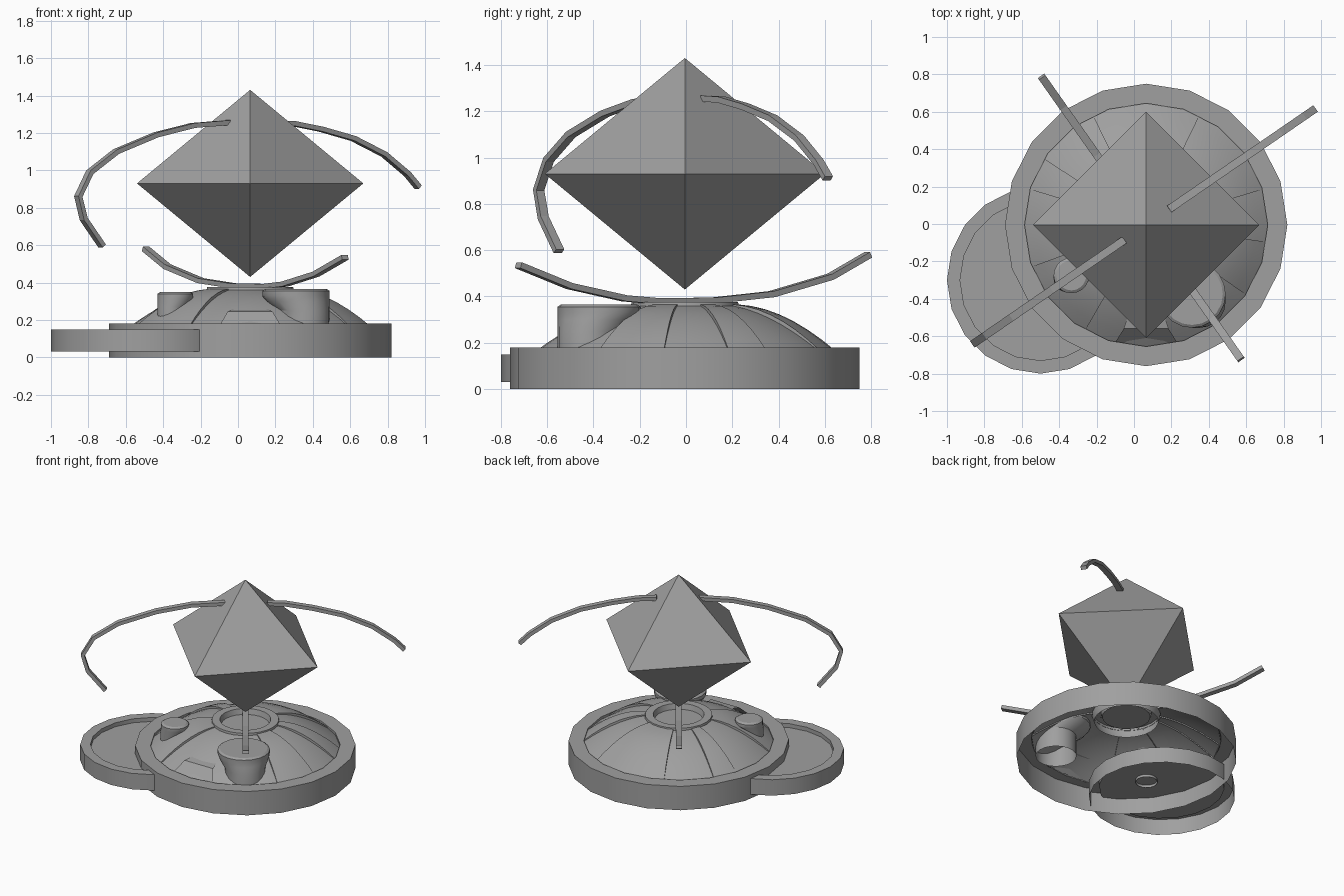
import bpy, bmesh, math
from mathutils import Vector

old = bpy.data.objects.get("Cube")
if old:
    bpy.data.objects.remove(old, do_unlink=True)

grey = bpy.data.materials.new("stone_grey")
grey.use_nodes = True
COLOUR = (0.35, 0.35, 0.35, 1)
grey.diffuse_color = COLOUR
grey.node_tree.nodes["Principled BSDF"].inputs["Base Color"].default_value = COLOUR
CX, CY = 0.065, -0.005


def finish(name, bm, smooth=True):
    mesh = bpy.data.meshes.new(name)
    bm.to_mesh(mesh)
    bm.free()
    mesh.materials.append(grey)
    obj = bpy.data.objects.new(name, mesh)
    bpy.context.collection.objects.link(obj)
    if smooth:
        bpy.ops.object.select_all(action='DESELECT')
        obj.select_set(True)
        bpy.context.view_layer.objects.active = obj
        bpy.ops.object.shade_smooth_by_angle(angle=math.radians(30))
    return obj


def skin(bm, rows, closed):
    """Bridge successive rows of points with quads."""
    rows = [[bm.verts.new(p) for p in row] for row in rows]
    n = len(rows[0])
    for a, b in zip(rows, rows[1:]):
        for i in range(n if closed else n - 1):
            j = (i + 1) % n
            bm.faces.new((a[i], a[j], b[j], b[i]))
    return rows


def circle(x, y, r, z, sides):
    return [(x + r * math.cos(math.tau * i / sides),
             y + r * math.sin(math.tau * i / sides), z) for i in range(sides)]


def turned(name, rings, sides, cap=False):
    """Stack circles given as (x, y, radius, z)."""
    bm = bmesh.new()
    rows = skin(bm, [circle(*ring, sides) for ring in rings], True)
    if cap:
        bm.faces.new(rows[-1])
    return finish(name, bm)


def centred(x, y, profile):
    return [(x, y, r, z) for r, z in profile]


# Round base and the overlapping side tray
turned("base_ring", centred(CX, CY, [(0.755, 0), (0.755, 0.18), (0.65, 0.18), (0.65, 0.155)]), 20)
turned("side_tray", centred(-0.5, -0.3, [(0.5, 0.03), (0.5, 0.15), (0.43, 0.15), (0.43, 0.12)]), 20, True)


# Shallow dome and the raised panels on it
def dome_z(r):
    return 0.16 + 0.205 * (1 - max(0, (r - 0.17) / 0.48) ** 1.75)


radii = [0.65 - 0.06 * i for i in range(8)]
turned("dome", centred(CX, CY, [(r, dome_z(r)) for r in radii]), 40)


def panel(name, start, end, lift=0.018):
    bm = bmesh.new()
    rows = []
    for i, r in enumerate(radii):
        rise = lift * math.sin(math.pi * (i + 1) / 9)
        row = []
        for k in range(7):
            a = math.radians(start + (end - start) * k / 6)
            # side edges drop back down to the dome
            row.append((CX + r * math.cos(a), CY + r * math.sin(a), dome_z(r) + rise))
        under = [(p[0], p[1], p[2] - rise - 0.01) for p in (row[0], row[-1])]
        rows.append([under[0]] + row + [under[1]])
    skin(bm, rows, False)
    finish(name, bm)


for i, (start, end) in enumerate([(64, 116), (17, 33), (147, 163), (200, 240), (325, 352)]):
    panel(f"dome_panel_{i + 1}", start, end)

# Steep tab at the front of the dome
bm = bmesh.new()
skin(bm, [[(CX - 0.17, -0.64, 0.16), (CX + 0.17, -0.64, 0.16)],
          [(CX - 0.12, -0.56, 0.245), (CX + 0.12, -0.56, 0.245)],
          [(CX - 0.1, -0.5, 0.255), (CX + 0.1, -0.5, 0.255)]], False)
finish("front_tab", bm)

# Cup in the middle of the dome
turned("centre_cup", centred(CX, CY, [(0.22, 0.3), (0.235, 0.35), (0.23, 0.375), (0.175, 0.375),
                                      (0.165, 0.335)]), 24, True)

# Posts that flare towards the centre
turned("large_post", [(0.35, -0.415, 0.14, 0.1), (0.35, -0.415, 0.14, 0.25), (0.32, -0.385, 0.17, 0.3),
                      (0.31, -0.375, 0.18, 0.33), (0.31, -0.375, 0.18, 0.355),
                      (0.31, -0.375, 0.165, 0.365)], 20, True)
turned("small_post", [(-0.355, -0.29, 0.075, 0.1), (-0.355, -0.29, 0.075, 0.27), (-0.335, -0.275, 0.095, 0.315),
                      (-0.335, -0.275, 0.095, 0.34), (-0.335, -0.275, 0.08, 0.35)], 20, True)

# Floating crystal
bm = bmesh.new()
rim = [bm.verts.new(p) for p in circle(CX, CY, 0.605, 0.93, 4)]
top = bm.verts.new((CX, CY, 1.43))
tip = bm.verts.new((CX, CY, 0.43))
for i in range(4):
    a, b = rim[i], rim[(i + 1) % 4]
    bm.faces.new((a, b, top))
    bm.faces.new((b, a, tip))
finish("crystal", bm, False)


# Floating curved bands around the crystal
def band(name, angle, path, width=0.042, thick=0.026):
    a = math.radians(angle)
    along = Vector((math.cos(a), math.sin(a), 0))
    side = Vector((-along.y, along.x, 0)) * width / 2
    pts = [Vector((CX, CY, 0)) + along * s + Vector((0, 0, z)) for s, z in path]
    bm = bmesh.new()
    rows = []
    for i, p in enumerate(pts):
        tangent = (pts[min(i + 1, len(pts) - 1)] - pts[max(i - 1, 0)]).normalized()
        out = tangent.cross(side).normalized() * thick / 2
        rows.append([p - side - out, p + side - out, p + side + out, p - side + out])
    rows = skin(bm, rows, True)
    bm.faces.new(rows[0][::-1])
    bm.faces.new(rows[-1])
    bmesh.ops.recalc_face_normals(bm, faces=bm.faces)
    finish(name, bm, False)


band("left_band", 34.5, [(0.15, 1.255), (0.28, 1.25), (0.46, 1.22), (0.67, 1.17), (0.87, 1.085),
                         (1.02, 0.98), (1.09, 0.91)])
band("right_band", 34.5, [(-0.14, 1.255), (-0.37, 1.24), (-0.61, 1.19), (-0.87, 1.1), (-1.04, 0.99),
                          (-1.115, 0.86), (-1.08, 0.74), (-0.96, 0.595)])
band("lower_band", -54.8, [(-0.97, 0.58), (-0.77, 0.485), (-0.46, 0.41), (-0.15, 0.382), (0.15, 0.38),
                           (0.32, 0.392), (0.61, 0.445), (0.88, 0.535)])
